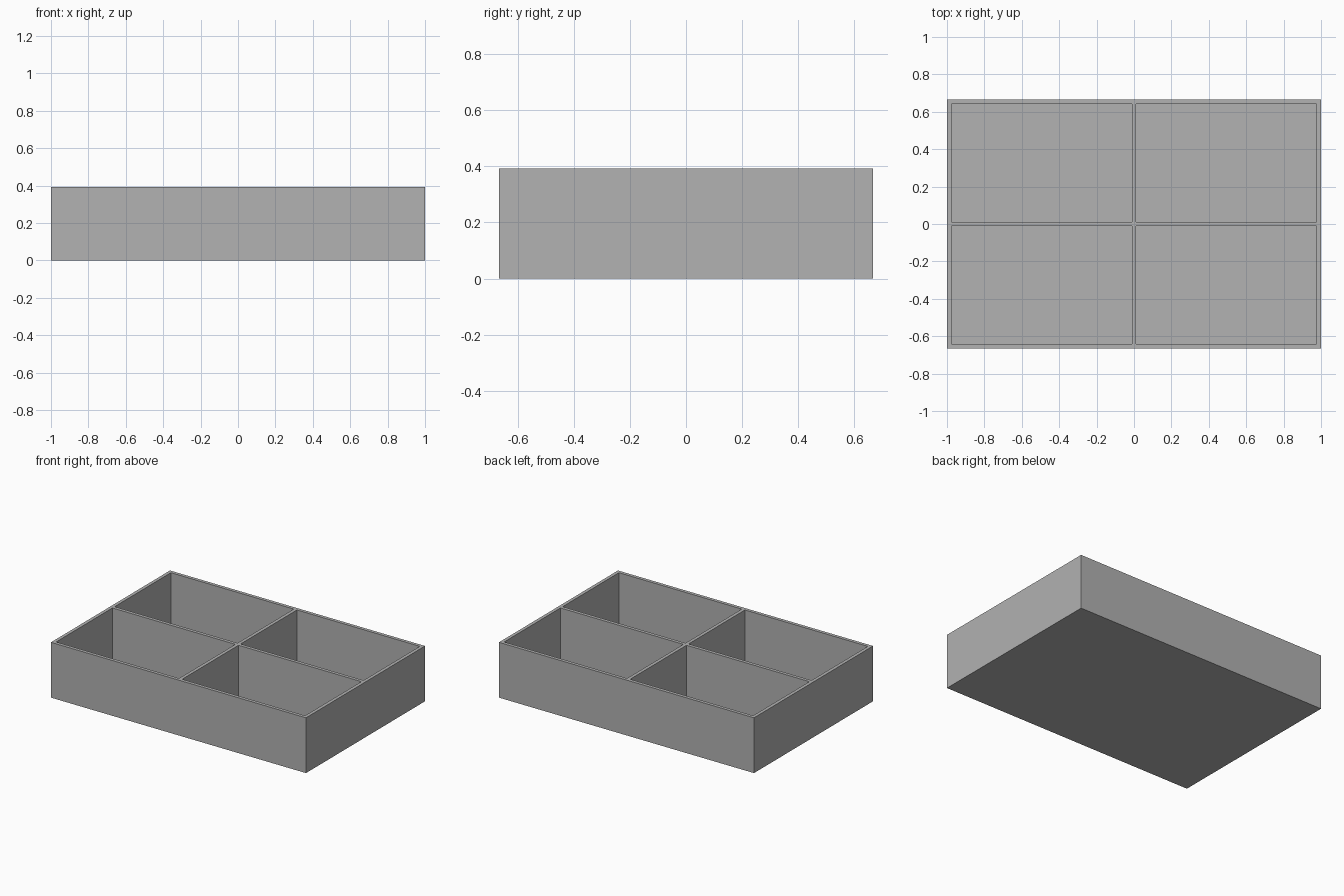
import bpy
import bmesh
from mathutils import Vector

cube = bpy.data.objects.get("Cube")
if cube:
    bpy.data.objects.remove(cube, do_unlink=True)

SIZE = Vector((2.0, 1.333, 0.392))
WALL = 0.024
FLOOR = 0.024

grey = bpy.data.materials.new("plain grey")
grey.use_nodes = True
colour = (0.445, 0.445, 0.445, 1)
grey.diffuse_color = colour
grey.node_tree.nodes["Principled BSDF"].inputs["Base Color"].default_value = colour

# Solid block standing on the ground
bm = bmesh.new()
bmesh.ops.create_cube(bm, size=1)
for v in bm.verts:
    v.co = Vector(a * b for a, b in zip(v.co, SIZE)) + Vector((0, 0, SIZE.z / 2))

# Wall and divider outlines on both axes
for axis in (0, 1):
    normal = Vector((0, 0, 0))
    normal[axis] = 1
    for side in (-1, 1):
        for offset in (SIZE[axis] / 2 - WALL, WALL / 2):
            bmesh.ops.bisect_plane(bm, geom=bm.verts[:] + bm.edges[:] + bm.faces[:],
                                   plane_co=normal * side * offset, plane_no=normal)

# Four compartments pushed down from the rim
bm.normal_update()
cells = [f for f in bm.faces if f.normal.z > 0.9 and f.calc_area() > 0.1]
made = bmesh.ops.extrude_face_region(bm, geom=cells)["geom"]
for v in made:
    if isinstance(v, bmesh.types.BMVert):
        v.co.z = FLOOR
bmesh.ops.delete(bm, geom=[f for f in cells if f.is_valid], context="FACES_ONLY")

# Merge the leftover cuts on the outer sides and base
sides = [f for f in bm.faces if f.normal.z < 0.5]
edges = [e for e in bm.edges if all(f in sides for f in e.link_faces)]
bmesh.ops.dissolve_limit(bm, angle_limit=0.01, verts=[], edges=edges)
bmesh.ops.recalc_face_normals(bm, faces=bm.faces)

mesh = bpy.data.meshes.new("divided_tray")
bm.to_mesh(mesh)
bm.free()
mesh.materials.append(grey)
tray = bpy.data.objects.new("divided_tray", mesh)
bpy.context.collection.objects.link(tray)
